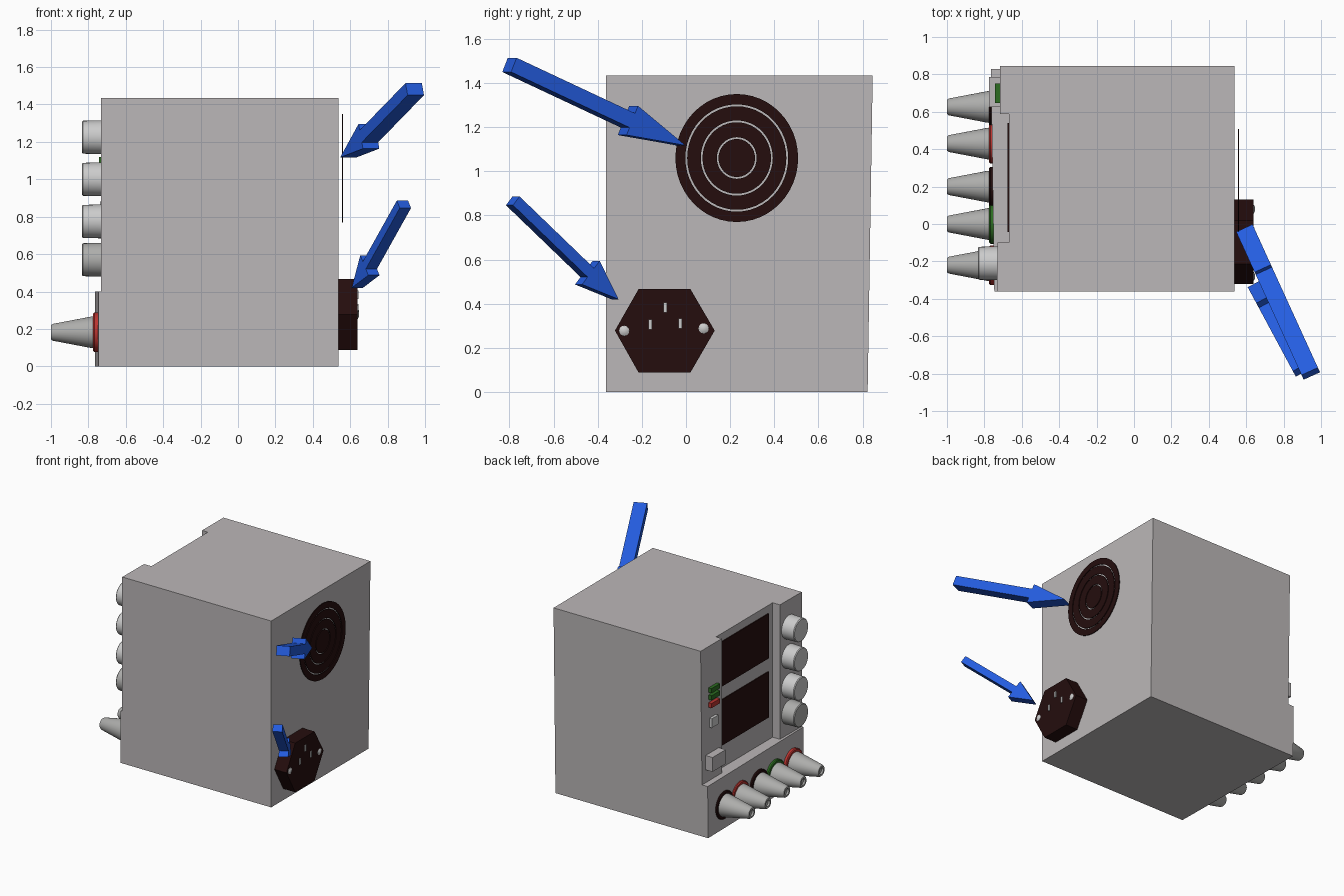
import bpy, bmesh, math
from mathutils import Vector

if "Cube" in bpy.data.objects:
    bpy.data.objects.remove(bpy.data.objects["Cube"])


def mat(name, r, g, b):
    m = bpy.data.materials.new(name)
    m.diffuse_color = (r, g, b, 1)
    m.use_nodes = True
    m.node_tree.nodes["Principled BSDF"].inputs["Base Color"].default_value = m.diffuse_color
    return m


CASE = mat("case grey", 0.50, 0.475, 0.48)
LIGHT = mat("light grey", 0.60, 0.60, 0.60)
MID = mat("mid grey", 0.42, 0.42, 0.41)
DARK = mat("dark brown black", 0.018, 0.004, 0.004)
RED = mat("red", 0.50, 0.035, 0.03)
GREEN = mat("green", 0.025, 0.15, 0.015)
BLUE = mat("arrow blue", 0.018, 0.11, 0.75)


def finish(name, bm, material, smooth=False):
    bmesh.ops.remove_doubles(bm, verts=bm.verts, dist=1e-5)
    bmesh.ops.recalc_face_normals(bm, faces=bm.faces)
    me = bpy.data.meshes.new(name)
    bm.to_mesh(me)
    bm.free()
    me.materials.append(material)
    ob = bpy.data.objects.new(name, me)
    bpy.context.collection.objects.link(ob)
    if smooth:
        bpy.ops.object.select_all(action='DESELECT')
        ob.select_set(True)
        bpy.context.view_layer.objects.active = ob
        bpy.ops.object.shade_smooth_by_angle(angle=math.radians(35))
    return ob


def prism(name, profile, offset, material, lean=0.0):
    """Extrude a closed loop of 3D points along offset."""
    bm = bmesh.new()
    a = [bm.verts.new(p) for p in profile]
    b = [bm.verts.new(Vector(p) + Vector(offset)) for p in profile]
    n = len(a)
    bm.faces.new(a)
    bm.faces.new(b[::-1])
    for i in range(n):
        j = (i + 1) % n
        bm.faces.new((a[i], a[j], b[j], b[i]))
    for v in bm.verts:          # rear wall leans out slightly with height
        if v.co.y > 0.8:
            v.co.y += lean * v.co.z
    return finish(name, bm, material)


def box(name, x, y, z, material):
    pts = [(x[0], y[0], z[0]), (x[1], y[0], z[0]), (x[1], y[1], z[0]), (x[0], y[1], z[0])]
    return prism(name, pts, (0, 0, z[1] - z[0]), material)


def lathe(name, profile, y, z, material, n=32, ky=1.0, kz=1.0):
    """Spin (x, radius) points around an axis parallel to x."""
    bm = bmesh.new()
    rings = []
    for x, r in profile:
        rings.append([bm.verts.new((x, y + ky * r * math.cos(2 * math.pi * i / n),
                                    z + kz * r * math.sin(2 * math.pi * i / n)))
                      for i in range(n)])
    for p, q in zip(rings, rings[1:]):
        for i in range(n):
            j = (i + 1) % n
            bm.faces.new((p[i], p[j], q[j], q[i]))
    bmesh.ops.dissolve_degenerate(bm, dist=1e-6, edges=bm.edges)
    return finish(name, bm, material, True)


def arrow(name, tail, tip, half_shaft, half_head, half_thick, head_at):
    """Flat arrow whose thickness runs horizontally."""
    tail, tip = Vector(tail), Vector(tip)
    d = tip - tail
    t = d.cross(Vector((0, 0, 1))).normalized()
    w = d.cross(t).normalized()
    neck = tail + d * head_at
    pts = [tail - w * half_shaft, neck - w * half_shaft, neck - w * half_head, tip,
           neck + w * half_head, neck + w * half_shaft, tail + w * half_shaft]
    prism(name, [p - t * half_thick for p in pts], t * 2 * half_thick, BLUE)


# Housing: projecting base and recessed upper case
R = 0.536
base = [(-0.747, -0.362), (R, -0.362), (R, 0.823), (-0.765, 0.823)]
prism("lower_housing", [(x, y, 0) for x, y in base], (0, 0, 0.40), CASE, 0.016)
upper = [(-0.733, -0.362), (R, -0.362), (R, 0.823), (-0.717, 0.823), (-0.717, 0.588),
         (-0.668, 0.588), (-0.668, -0.10), (-0.730, -0.10)]
prism("upper_housing", [(x, y, 0.40) for x, y in upper], (0, 0, 1.035), CASE, 0.016)

# Two display windows in the recess
for label, z in (("upper", (1.03, 1.375)), ("lower", (0.575, 0.928))):
    box(label + "_display", (-0.675, -0.667), (-0.044, 0.54), z, DARK)

# Control knobs
for i, z in enumerate((1.225, 1.0, 0.775, 0.57)):
    lathe(f"knob_{i + 1}", [(-0.72, 0), (-0.72, 0.091), (-0.829, 0.088), (-0.835, 0.083),
                            (-0.835, 0)], -0.21, z, MID if i == 3 else LIGHT)

# Indicator lights, push button and power switch
for i, (z, m) in enumerate(((1.10, GREEN), (1.045, GREEN), (0.985, RED))):
    box(f"indicator_{i + 1}", (-0.743, -0.71), (0.648, 0.75), (z - 0.018, z + 0.018), m)
box("push_button", (-0.738, -0.71), (0.66, 0.74), (0.81, 0.88), LIGHT)
box("power_switch", (-0.776, -0.71), (0.626, 0.786), (0.50, 0.61), CASE)

# Terminals with coloured collars
for i, (y, m) in enumerate(((0.626, DARK), (0.43, RED), (0.20, DARK), (0.0, GREEN), (-0.22, RED))):
    lathe(f"terminal_collar_{i + 1}", [(-0.74, 0), (-0.74, 0.106), (-0.768, 0.106),
                                       (-0.774, 0.100), (-0.774, 0)], y, 0.182, m)
    lathe(f"terminal_post_{i + 1}", [(-0.76, 0), (-0.76, 0.086), (-0.785, 0.084), (-0.99, 0.045),
                                     (-1.0, 0.038), (-1.0, 0.024), (-0.985, 0.024),
                                     (-0.985, 0)], y, 0.182, MID)

# Fan grille: concentric plates with narrow gaps, just off the wall
for i, (a, b) in enumerate(((0, 0.297), (0.325, 0.558), (0.587, 0.808), (0.838, 1.0))):
    lathe(f"fan_ring_{i + 1}", [(0.556, a), (0.556, b), (0.562, b), (0.562, a), (0.556, a)],
          0.23, 1.06, DARK, 48, 0.278, 0.290)

# Power inlet: hexagonal socket, screws and pins
hexa = [(-0.322, 0.278), (-0.215, 0.088), (0.02, 0.088), (0.13, 0.278), (0.02, 0.466), (-0.215, 0.466)]
prism("power_inlet", [(0.53, y, z) for y, z in hexa], (0.108, 0, 0), DARK)
for i, (y, z) in enumerate(((-0.28, 0.277), (0.08, 0.288))):
    lathe(f"inlet_screw_{i + 1}", [(0.63, 0), (0.63, 0.025), (0.64, 0.023), (0.646, 0.013),
                                   (0.648, 0)], y, z, LIGHT, 20)
for i, (y, z) in enumerate(((-0.095, 0.383), (-0.163, 0.305), (-0.027, 0.31))):
    box(f"inlet_pin_{i + 1}", (0.63, 0.645), (y - 0.008, y + 0.008), (z - 0.023, z + 0.023), LIGHT)

# Pointing arrows
arrow("fan_arrow", (0.945, -0.80, 1.482), (0.59, -0.022, 1.117), 0.035, 0.072, 0.048, 0.69)
arrow("inlet_arrow", (0.887, -0.785, 0.866), (0.638, -0.322, 0.42), 0.026, 0.07, 0.034, 0.73)
